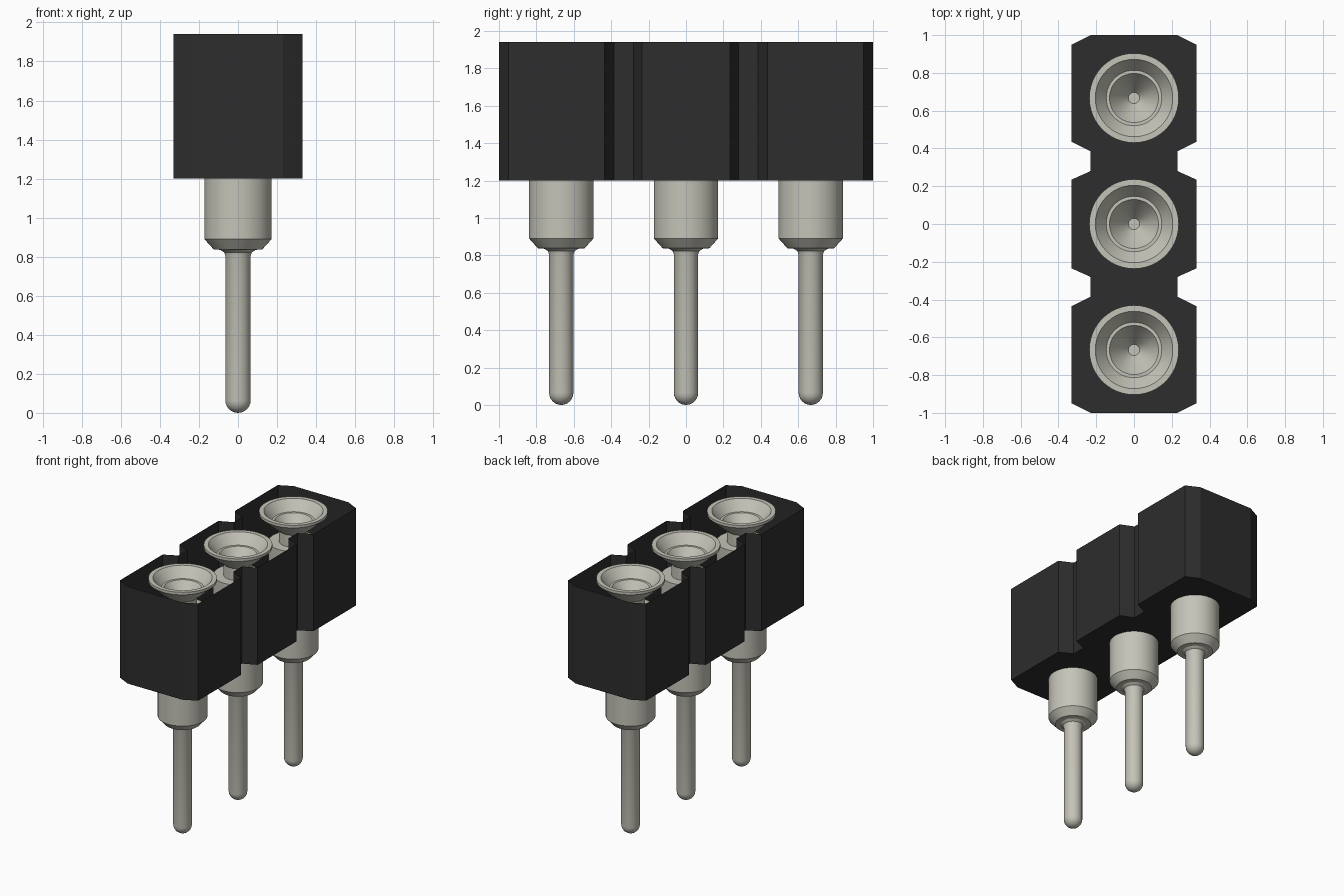
import bpy, bmesh, math

cube = bpy.data.objects.get("Cube")
if cube:
    bpy.data.objects.remove(cube, do_unlink=True)


def make_material(name, rgb, metallic=0.0):
    mat = bpy.data.materials.new(name)
    mat.use_nodes = True
    mat.diffuse_color = (*rgb, 1)
    bsdf = mat.node_tree.nodes["Principled BSDF"]
    bsdf.inputs["Base Color"].default_value = (*rgb, 1)
    bsdf.inputs["Roughness"].default_value = 0.5
    return mat


BLACK = make_material("black plastic", (0.026, 0.026, 0.026))
METAL = make_material("tin metal", (0.56, 0.55, 0.48))
PITCH = 0.667
BOTTOM, TOP = 1.2, 1.94


def make_object(name, bm, mat):
    mesh = bpy.data.meshes.new(name)
    bm.to_mesh(mesh)
    bm.free()
    mesh.materials.append(mat)
    obj = bpy.data.objects.new(name, mesh)
    bpy.context.collection.objects.link(obj)
    return obj


def lathe(name, profile, y, steps=48):
    """Spin an (r, z) profile about the vertical axis."""
    bm = bmesh.new()
    verts = [bm.verts.new((r, 0, z)) for r, z in profile]
    edges = [bm.edges.new(pair) for pair in zip(verts, verts[1:])]
    bmesh.ops.spin(bm, geom=verts + edges, cent=(0, 0, 0), axis=(0, 0, 1),
                   angle=2 * math.pi, steps=steps, use_merge=True)
    bmesh.ops.remove_doubles(bm, verts=bm.verts, dist=1e-4)
    bmesh.ops.recalc_face_normals(bm, faces=bm.faces)
    obj = make_object(name, bm, METAL)
    obj.location.y = y
    bpy.ops.object.select_all(action="DESELECT")
    obj.select_set(True)
    bpy.context.view_layer.objects.active = obj
    bpy.ops.object.shade_smooth_by_angle(angle=math.radians(25))
    return obj


# Housing: notched outline, closed at the bottom and open at the top
right = [(0.23, -1.0), (0.33, -0.95), (0.33, -0.435), (0.23, -0.385),
         (0.23, -0.28), (0.33, -0.235)]
right += [(x, -y) for x, y in reversed(right)]
outline = right + [(-x, -y) for x, y in right]
bm = bmesh.new()
floor = bm.faces.new([bm.verts.new((x, y, BOTTOM)) for x, y in outline])
walls = bmesh.ops.extrude_edge_only(bm, edges=list(floor.edges))
bmesh.ops.translate(bm, vec=(0, 0, TOP - BOTTOM),
                    verts=[g for g in walls["geom"] if isinstance(g, bmesh.types.BMVert)])
bmesh.ops.recalc_face_normals(bm, faces=bm.faces)
make_object("housing", bm, BLACK)

# Pin profile: rounded tip, thin leg, fillet, barrel, neck, flared cup and bore
tip = [(0.065 * math.sin(a), 0.065 - 0.065 * math.cos(a))
       for a in (i * math.pi / 12 for i in range(7))]
pin_profile = tip + [
    (0.065, 0.805), (0.071, 0.822), (0.09, 0.835), (0.125, 0.838),
    (0.172, 0.89), (0.172, 1.71), (0.10, 1.71), (0.10, 1.80),
    (0.15, 1.84), (0.237, 1.92), (0.237, 1.94), (0.205, 1.94),
    (0.147, 1.865), (0.13, 1.865), (0.10, 1.82), (0.03, 1.73), (0, 1.73)]
for name, y in (("front_pin", -PITCH), ("middle_pin", 0), ("back_pin", PITCH)):
    lathe(name, pin_profile, y)
